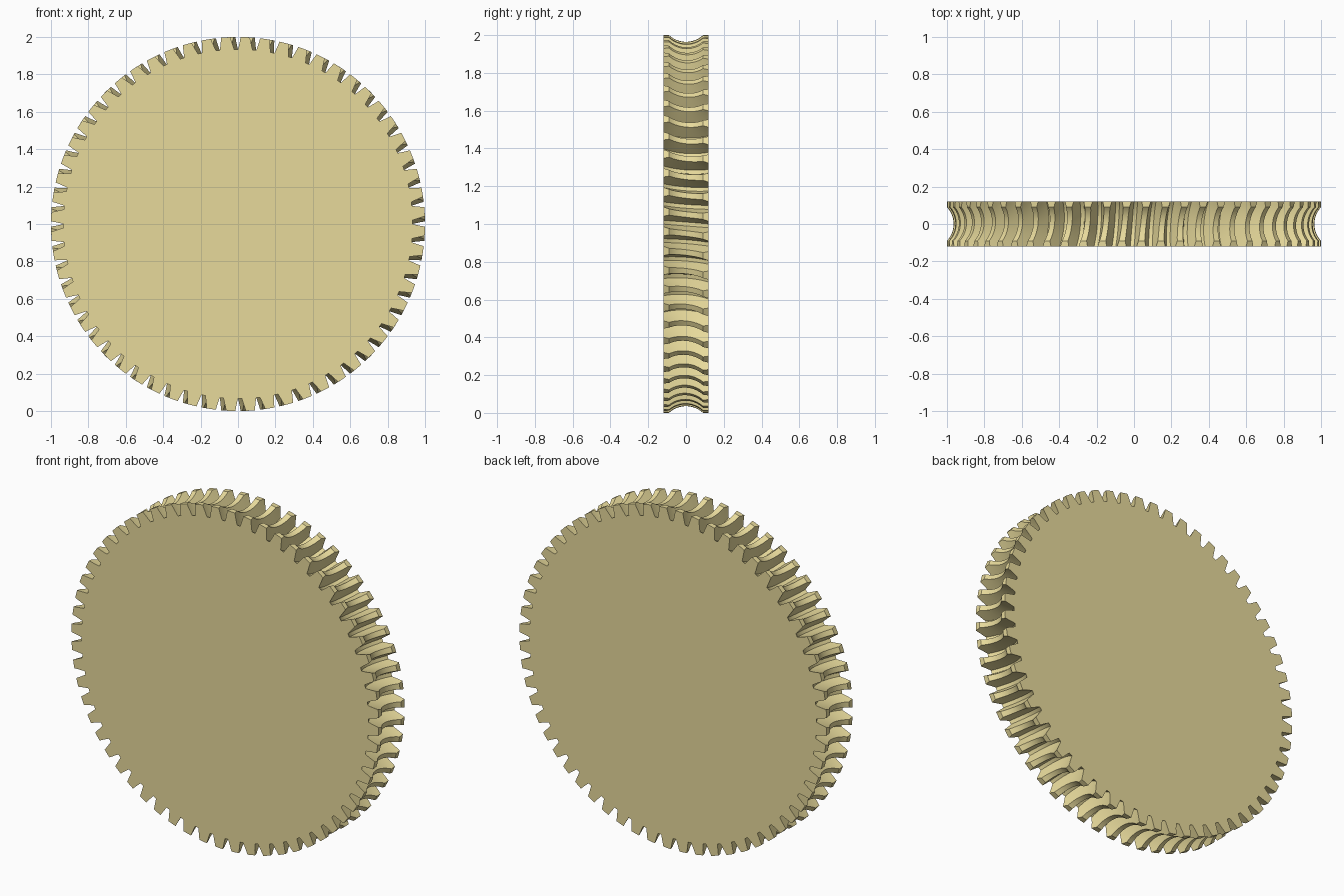
import bpy, bmesh
from math import sin, cos, pi, sqrt, atan2, hypot, tan, radians

if "Cube" in bpy.data.objects:
    bpy.data.objects.remove(bpy.data.objects["Cube"])

TEETH = 60
HALF_W = 0.12          # half face width
PITCH_R = 0.934        # wheel pitch radius
AXIS_D = 1.098         # distance to the mating worm axis
WORM_R = AXIS_D - PITCH_R
THROAT_R = 0.133       # arc of the throated tooth tips
ROOT_R = 0.203         # arc of the tooth roots
PITCH = 2 * pi * PITCH_R / TEETH
STEPS = 4              # divisions up each flank


def tip_radius(y):
    if abs(y) >= THROAT_R:
        return 1.0
    return min(1.0, AXIS_D - sqrt(THROAT_R**2 - y * y))


def root_radius(y):
    return AXIS_D - sqrt(ROOT_R**2 - y * y)


def flank(y, t, side):
    """Radius and angle offset of a flank point, following the worm thread."""
    r = root_radius(y) + t * (tip_radius(y) - root_radius(y))
    rho = hypot(AXIS_D - r, y)
    wrap = atan2(y, AXIS_D - r)
    half_gap = PITCH / 4 - (rho - WORM_R) * tan(radians(20))
    return r, (side * half_gap + PITCH * wrap / (2 * pi)) / r


def section(y):
    """Closed outline of the wheel at depth y."""
    one = [flank(y, 1 - i / STEPS, -1) for i in range(STEPS + 1)]
    one += [flank(y, i / STEPS, 1) for i in range(STEPS + 1)]
    land = (one[-1][1] + one[0][1] + 2 * pi / TEETH) / 2
    one.append((tip_radius(y), land))
    pts = []
    for k in range(TEETH):
        base = 2 * pi * k / TEETH
        pts += [(r * sin(base + a), y, 1 + r * cos(base + a)) for r, a in one]
    return pts


# stations across the width, with breaks where the throat meets the rim
edge = sqrt(THROAT_R**2 - (AXIS_D - 1.0)**2)
inner = [edge * i / 8 for i in range(-8, 9)]
stations = [-HALF_W, -(HALF_W + edge) / 2] + inner + [(HALF_W + edge) / 2, HALF_W]

# worm wheel: toothed rim lofted through the sections, closed by flat faces
bm = bmesh.new()
rings = [[bm.verts.new(p) for p in section(y)] for y in stations]
n = len(rings[0])
for a, b in zip(rings, rings[1:]):
    for i in range(n):
        j = (i + 1) % n
        bm.faces.new((a[i], a[j], b[j], b[i]))
bm.faces.new(rings[0])
bm.faces.new(rings[-1][::-1])
bmesh.ops.recalc_face_normals(bm, faces=bm.faces)
caps = [f for f in bm.faces if len(f.verts) > 4]
bmesh.ops.triangulate(bm, faces=caps)

mesh = bpy.data.meshes.new("worm_wheel")
bm.to_mesh(mesh)
bm.free()
wheel = bpy.data.objects.new("worm_wheel", mesh)
bpy.context.collection.objects.link(wheel)

# brass colour
brass = bpy.data.materials.new("brass")
brass.diffuse_color = (0.8, 0.7, 0.33, 1)
brass.use_nodes = True
brass.node_tree.nodes["Principled BSDF"].inputs["Base Color"].default_value = brass.diffuse_color
mesh.materials.append(brass)

bpy.context.view_layer.objects.active = wheel
wheel.select_set(True)
bpy.ops.object.shade_smooth_by_angle(angle=radians(25))
